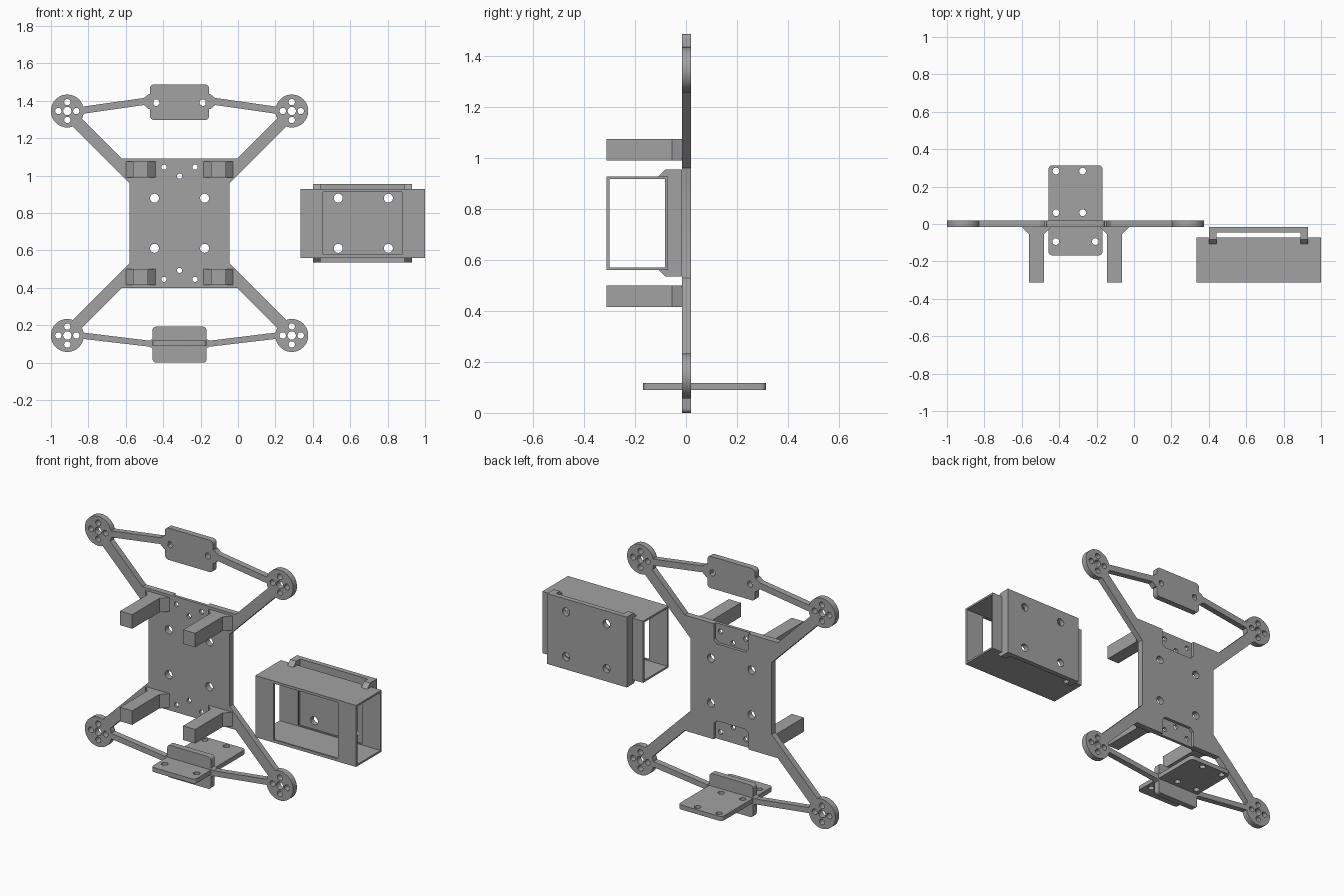
import bpy, bmesh, math
from mathutils import Matrix

cube = bpy.data.objects.get("Cube")
if cube:
    bpy.data.objects.remove(cube, do_unlink=True)

grey = bpy.data.materials.new("matte grey")
grey.use_nodes = True
grey.diffuse_color = (0.36, 0.36, 0.36, 1)
grey.node_tree.nodes["Principled BSDF"].inputs["Base Color"].default_value = (0.36, 0.36, 0.36, 1)

CX, CZ = -0.3125, 0.745        # centre of the frame
Y0, Y1 = -0.016, 0.02          # frame thickness
SIDES = (-1, 1)
CORNERS = [(sx, sz) for sx in SIDES for sz in SIDES]
AXES = {                       # which way a drawn profile is extruded
    "X": Matrix(((0, 0, 1, 0), (1, 0, 0, 0), (0, 1, 0, 0), (0, 0, 0, 1))),
    "Y": Matrix.Rotation(math.pi / 2, 4, "X"),
    "Z": Matrix.Identity(4),
}


def circle(x, y, r, n=32):
    return [(x + r * math.cos(math.tau * i / n), y + r * math.sin(math.tau * i / n)) for i in range(n)]


def rect(x0, x1, y0, y1, r=0.0):
    """Rectangle outline with optional rounded corners."""
    if not r:
        return [(x0, y0), (x1, y0), (x1, y1), (x0, y1)]
    centres = [(x1 - r, y1 - r), (x0 + r, y1 - r), (x0 + r, y0 + r), (x1 - r, y0 + r)]
    return [(cx + r * math.cos(a), cy + r * math.sin(a))
            for q, (cx, cy) in enumerate(centres)
            for a in [math.pi / 2 * (q + i / 5) for i in range(6)]]


def slab(name, outlines, lo, hi, axis="Y"):
    """Extrude an outline (later outlines cut holes) between lo and hi on an axis."""
    curve = bpy.data.curves.new(name, "CURVE")
    curve.dimensions, curve.fill_mode = "2D", "BOTH"
    curve.extrude = (hi - lo) / 2
    for pts in outlines:
        spline = curve.splines.new("POLY")
        spline.points.add(len(pts) - 1)
        for p, (a, b) in zip(spline.points, pts):
            p.co = (a, b, 0, 1)
        spline.use_cyclic_u = True
    temp = bpy.data.objects.new(name + "_outline", curve)
    bpy.context.collection.objects.link(temp)
    bpy.context.view_layer.update()
    mesh = bpy.data.meshes.new_from_object(temp.evaluated_get(bpy.context.evaluated_depsgraph_get()))
    bpy.data.objects.remove(temp, do_unlink=True)
    shift = Matrix.Translation([(lo + hi) / 2 if k == axis else 0 for k in "XYZ"])
    mesh.transform(shift @ AXES[axis])
    bm = bmesh.new()
    bm.from_mesh(mesh)
    bmesh.ops.remove_doubles(bm, verts=bm.verts, dist=1e-5)
    bmesh.ops.recalc_face_normals(bm, faces=bm.faces)
    bm.to_mesh(mesh)
    bm.free()
    mesh.materials.clear()
    mesh.materials.append(grey)
    obj = bpy.data.objects.new(name, mesh)
    bpy.context.collection.objects.link(obj)
    bpy.ops.object.select_all(action="DESELECT")
    obj.select_set(True)
    bpy.context.view_layer.objects.active = obj
    bpy.ops.object.shade_smooth_by_angle(angle=math.radians(30))
    return obj


def mirrored(pts, sx, sz):
    return [(CX + sx * x, CZ + sz * z) for x, z in pts]


# Centre plate: full front layer, back layer with a pocket at each end
edge = [(0.3075, 0.345), (0.2675, 0.215)]
pocket = [(0.115, 0.345), (0.115, 0.25), (0.095, 0.23)]
big_holes = [circle(CX + sx * 0.134, CZ + sz * 0.134, 0.024) for sx, sz in CORNERS]
screw_holes = [circle(CX + sx * 0.083, CZ + sz * 0.3, 0.014, 20) for sx, sz in CORNERS]
screw_holes += [circle(CX, CZ + sz * 0.252, 0.014, 20) for sz in SIDES]


def ring(quarter):
    """Mirror one quarter of an outline, listed from top centre round to the side."""
    out = mirrored(quarter, 1, 1) + mirrored(quarter[::-1], 1, -1)
    return out + mirrored(quarter, -1, -1) + mirrored(quarter[::-1], -1, 1)


slab("plate_front", [ring(edge)] + big_holes + screw_holes, Y0, 0.002)
slab("plate_back", [ring(pocket[::-1] + edge)] + big_holes, 0.002, Y1)

# Diagonal arms, motor discs and standoff posts
for sx, sz in CORNERS:
    slab("diagonal_arm", [mirrored([(0.5285, 0.566)] + edge + [(0.5735, 0.521)], sx, sz)], Y0, Y1)
    x, z = CX + sx * 0.6, CZ + sz * 0.6
    holes = [circle(x, z, 0.022)]
    holes += [circle(x + a, z + b, 0.017, 20) for a, b in ((0.048, 0), (-0.048, 0), (0, 0.048), (0, -0.048))]
    slab("motor_disc", [circle(x, z, 0.088, 64)] + holes, Y0, Y1)
    px, pz = CX + sx * 0.208, CZ + sz * 0.287
    half = [(0.04, -0.312), (0.04, -0.055), (0.079, Y0)]
    post = [(px + a, y) for a, y in half] + [(px - a, y) for a, y in half[::-1]]
    slab("standoff_post", [post], pz - 0.042, pz + 0.042, "Z")

# Thin struts from the discs to the end mounts
for sx in SIDES:
    top = [(0.527, 0.622), (0.19, 0.67), (0.165, 0.69), (0.14, 0.69),
           (0.14, 0.61), (0.165, 0.61), (0.19, 0.632), (0.518, 0.585)]
    slab("top_strut", [mirrored(top, sx, 1)], Y0, Y1)
    low = [(0.527, -0.583), (0.16, -0.628), (0.14, -0.615),
           (0.14, -0.672), (0.16, -0.66), (0.518, -0.618)]
    slab("bottom_strut", [mirrored(low, sx, 1)], Y0, Y1)

# Top mount
slab("top_mount", [rect(CX - 0.158, CX + 0.158, 1.297, 1.487, 0.022)]
     + [circle(CX + sx * 0.125, 1.39, 0.018, 24) for sx in SIDES], Y0, Y1)

# Bottom mount: upright tab crossed by a shelf
slab("bottom_tab", [rect(CX - 0.144, CX + 0.144, 0, 0.192, 0.018)], Y0, Y1)
shelf_holes = [circle(x, y, 0.018, 24) for x in (-0.417, -0.275) for y in (0.06, 0.283)]
shelf_holes += [circle(CX + sx * 0.106, -0.094, 0.018, 24) for sx in SIDES]
slab("bottom_shelf", [rect(CX - 0.145, CX + 0.145, -0.168, 0.314, 0.022)] + shelf_holes, 0.09, 0.117, "Z")

# Battery box: tube open at both ends, with a window in front and back
BX, BW = 0.666, 0.333
window = rect(BX - 0.212, BX + 0.212, 0.577, 0.913)
for name, y in (("box_front", -0.312), ("box_back", -0.082)):
    slab(name, [rect(BX - BW, BX + BW, 0.56, 0.928), window], y, y + 0.011)
for name, z in (("box_floor", 0.56), ("box_roof", 0.917)):
    slab(name, [rect(BX - BW, BX + BW, -0.312, -0.071)], z, z + 0.011, "Z")

# Bridge plate behind the box, with side rails and hooked ends
bridge_holes = [circle(BX + 0.004 + sx * 0.134, CZ + sz * 0.134, 0.024) for sx, sz in CORNERS]
slab("bridge_plate", [rect(BX - 0.264, BX + 0.264, 0.535, 0.955)] + bridge_holes, -0.046, -0.016)
rail = [(-0.046, 0.21), (-0.082, 0.21), (-0.108, 0.183), (-0.071, 0.183)]
rail_outline = [(y, CZ + z) for y, z in rail] + [(y, CZ - z) for y, z in rail[::-1]]
for sx in SIDES:
    x = BX + sx * 0.244
    slab("bridge_rail", [rail_outline], x - 0.02, x + 0.02, "X")
